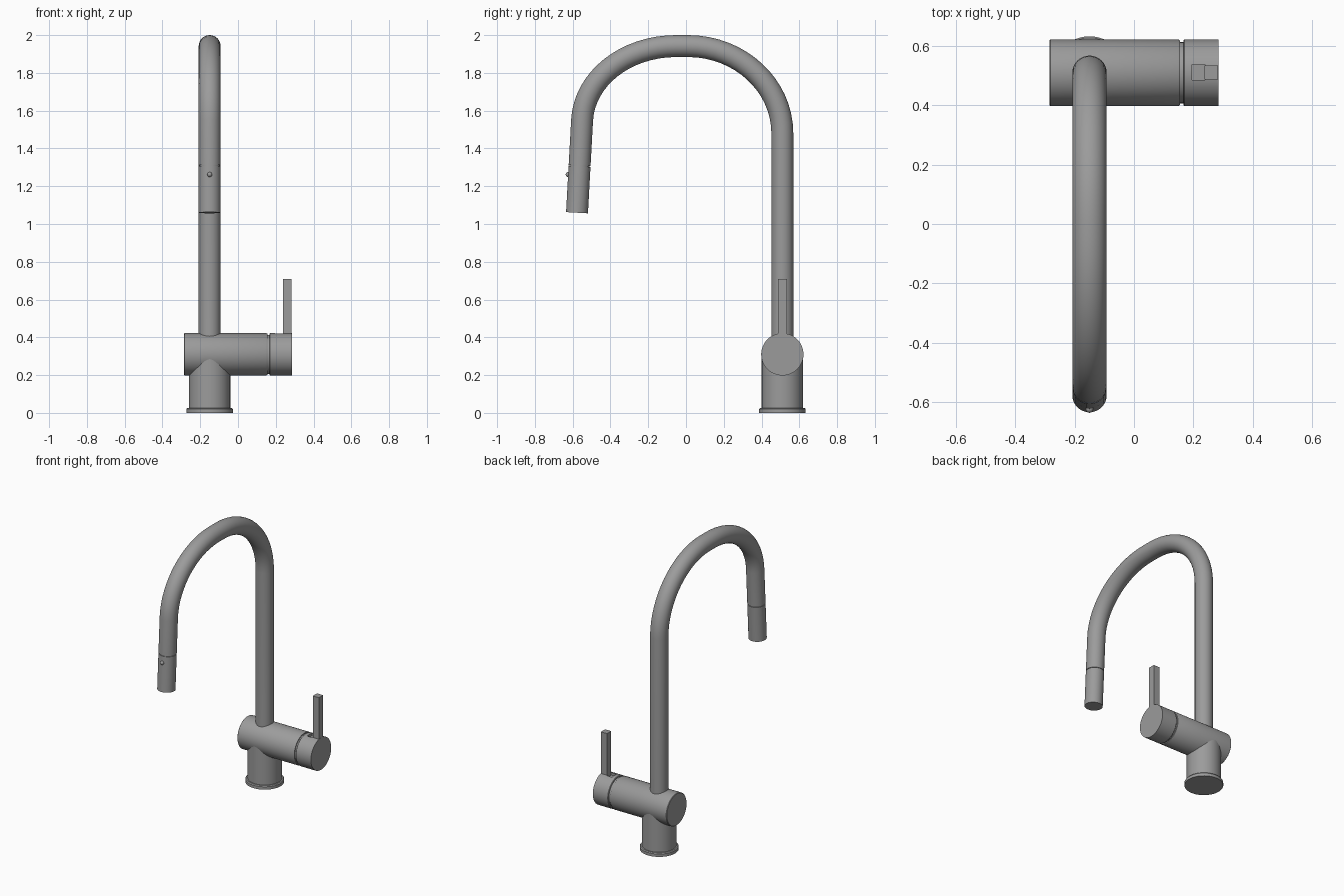
import bpy, bmesh, math
from mathutils import Vector, Matrix

if "Cube" in bpy.data.objects:
    bpy.data.objects.remove(bpy.data.objects["Cube"])

metal = bpy.data.materials.new("brushed steel grey")
metal.diffuse_color = (0.33, 0.33, 0.33, 1)
metal.use_nodes = True
metal.node_tree.nodes["Principled BSDF"].inputs["Base Color"].default_value = metal.diffuse_color
CX, CY = -0.15, 0.51      # axis of the upright
BODY_Z, TUBE_R = 0.31, 0.058


def finish(name, bm, smooth=True):
    bmesh.ops.recalc_face_normals(bm, faces=bm.faces[:])
    me = bpy.data.meshes.new(name)
    bm.to_mesh(me)
    bm.free()
    me.materials.append(metal)
    if smooth:
        me.shade_smooth()
        me.set_sharp_from_angle(angle=math.radians(35))
    ob = bpy.data.objects.new(name, me)
    bpy.context.collection.objects.link(ob)
    return ob


def skin(name, rings):
    """Bridge equal rings of points and cap both ends."""
    bm = bmesh.new()
    loops = [[bm.verts.new(p) for p in ring] for ring in rings]
    n = len(loops[0])
    for a, b in zip(loops, loops[1:]):
        for i in range(n):
            j = (i + 1) % n
            bm.faces.new((a[i], a[j], b[j], b[i]))
    bm.faces.new(loops[0])
    bm.faces.new(loops[-1])
    return finish(name, bm)


def lathe(name, origin, axis, profile, n=48):
    """Turn (distance, radius) pairs about an axis."""
    axis = Vector(axis).normalized()
    q = Vector((0, 0, 1)).rotation_difference(axis)
    origin = Vector(origin)
    return skin(name, [[origin + q @ Vector((r * math.cos(2 * math.pi * i / n),
                                             r * math.sin(2 * math.pi * i / n), d))
                        for i in range(n)] for d, r in profile])


def box(name, lo, hi):
    bm = bmesh.new()
    lo, hi = Vector(lo), Vector(hi)
    bmesh.ops.create_cube(bm, size=1, matrix=Matrix.Translation((lo + hi) / 2)
                          @ Matrix.Diagonal((*(hi - lo), 1)))
    return finish(name, bm, smooth=False)


def bezier(p0, p1, p2, p3, n=16):
    p0, p1, p2, p3 = (Vector((CX, *p)) for p in (p0, p1, p2, p3))
    return [p0 * (1 - t) ** 3 + p1 * 3 * t * (1 - t) ** 2 + p2 * 3 * t * t * (1 - t) + p3 * t ** 3
            for t in (i / n for i in range(n + 1))]


# Upright foot with its flange
lathe("base_flange", (CX, CY, 0), (0, 0, 1), [(0, 0.123), (0.02, 0.123), (0.026, 0.118)])
lathe("base_column", (CX, CY, 0.02), (0, 0, 1), [(0, 0.109), (0.28, 0.109)])

# Horizontal valve body, recessed collar
lathe("valve_body", (-0.285, CY, BODY_Z), (1, 0, 0),
      [(0, 0.109), (0.003, 0.112), (0.435, 0.112), (0.44, 0.109)])
lathe("valve_collar", (0.14, CY, BODY_Z), (1, 0, 0), [(0, 0.103), (0.04, 0.103)])

# Turning cap with a slot in front of the lever
cap = lathe("handle_cap", (0.167, CY, BODY_Z), (1, 0, 0),
            [(0, 0.109), (0.003, 0.112), (0.118, 0.112)])
slot = box("slot_cutter", (0.195, 0.486, 0.402), (0.24, 0.538, 0.46))
slot.hide_render = True
slot.hide_set(True)
cut = cap.modifiers.new("slot", 'BOOLEAN')
cut.operation, cut.object, cut.solver = 'DIFFERENCE', slot, 'EXACT'

# Lever
box("lever", (0.237, 0.488, 0.38), (0.284, 0.534, 0.71))

# Gooseneck spout: upright, two bends, slightly tilted drop
down = Vector((0, -0.027, -0.49)).normalized()
drop = Vector((CX, -0.55, 1.55))
seam = drop + down * 0.24
path = [Vector((CX, CY, 0.35))]
path += bezier((CY, 1.48), (CY, 1.735), (0.285, 1.942), (0.01, 1.942))
path += bezier((-0.05, 1.942), (-0.325, 1.942), (-0.539, 1.765), (drop.y, drop.z))
path.append(seam)
rings = []
for k, p in enumerate(path):
    if k == 0:
        t = Vector((0, 0, 1))
    elif k == len(path) - 1:
        t = down
    else:
        t = ((path[k + 1] - p).normalized() + (p - path[k - 1]).normalized()).normalized()
    side = Vector((1, 0, 0))
    up = t.cross(side)
    rings.append([p + TUBE_R * (side * math.cos(a) + up * math.sin(a))
                  for a in (2 * math.pi * i / 32 for i in range(32))])
skin("spout_tube", rings)

# Pull-out spray head with a fine seam and a button
lathe("spray_neck", seam - down * 0.01, down, [(0, 0.053), (0.03, 0.053)], 32)
lathe("spray_head", seam + down * 0.005, down, [(0, TUBE_R), (0.246, TUBE_R)], 32)
bm = bmesh.new()
bmesh.ops.create_uvsphere(bm, u_segments=16, v_segments=10, radius=0.013,
                          matrix=Matrix.Translation((CX, -0.624, 1.262)))
finish("spray_button", bm)
